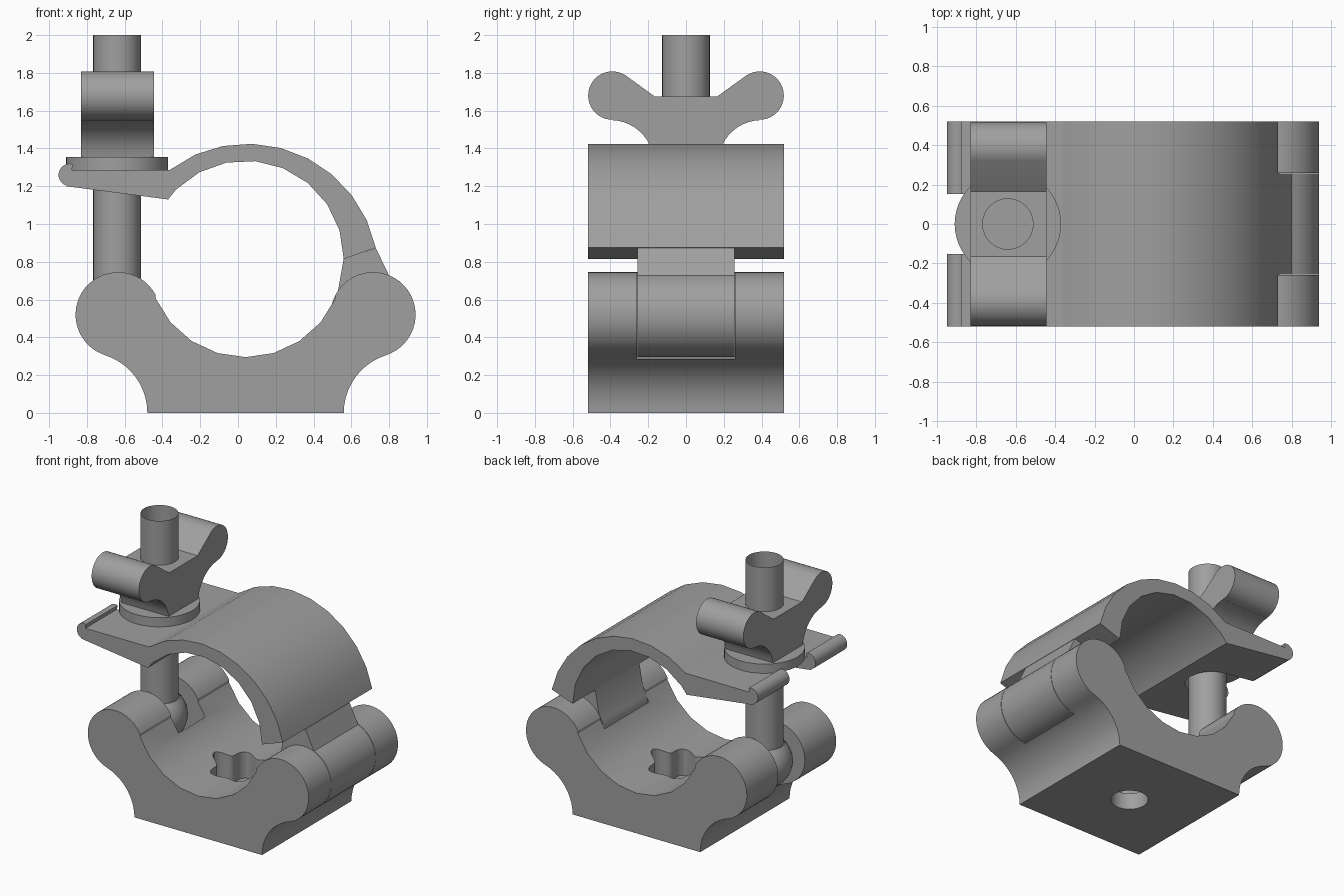
import bpy, bmesh
from math import sin, cos, radians, pi

if "Cube" in bpy.data.objects:
    bpy.data.objects.remove(bpy.data.objects["Cube"])

steel = bpy.data.materials.new('dark_steel')
steel.diffuse_color = (0.35, 0.35, 0.35, 1)
steel.use_nodes = True
steel.node_tree.nodes["Principled BSDF"].inputs["Base Color"].default_value = steel.diffuse_color


def arc(cx, cz, r, a0, a1, n):
    """Points on an arc, angles in degrees."""
    return [(cx + r * cos(radians(a0 + (a1 - a0) * i / n)),
             cz + r * sin(radians(a0 + (a1 - a0) * i / n))) for i in range(n + 1)]


def prism(name, pts, lo, hi, axis='y'):
    """Extrude a 2D outline from lo to hi along the given axis."""
    place = {'y': lambda p, d: (p[0], d, p[1]),
             'x': lambda p, d: (d, p[0], p[1]),
             'z': lambda p, d: (p[0], p[1], d)}[axis]
    bm = bmesh.new()
    a = [bm.verts.new(place(p, lo)) for p in pts]
    b = [bm.verts.new(place(p, hi)) for p in pts]
    bm.faces.new(a)
    bm.faces.new(b[::-1])
    for i in range(len(pts)):
        j = (i + 1) % len(pts)
        bm.faces.new((a[j], a[i], b[i], b[j]))
    bmesh.ops.recalc_face_normals(bm, faces=bm.faces)
    return finish(name, bm)


def finish(name, bm):
    me = bpy.data.meshes.new(name)
    bm.to_mesh(me)
    bm.free()
    me.materials.append(steel)
    ob = bpy.data.objects.new(name, me)
    bpy.context.collection.objects.link(ob)
    return ob


def cut(ob, cutters):
    for c in cutters:
        m = ob.modifiers.new('cut', 'BOOLEAN')
        m.operation, m.solver, m.object = 'DIFFERENCE', 'EXACT', c
        bpy.context.view_layer.objects.active = ob
        bpy.ops.object.modifier_apply(modifier=m.name)
    for c in cutters:
        bpy.data.objects.remove(c)


def smooth(ob, angle=30):
    bpy.ops.object.select_all(action='DESELECT')
    ob.select_set(True)
    bpy.context.view_layer.objects.active = ob
    bpy.ops.object.shade_smooth_by_angle(angle=radians(angle))


CX, W = 0.04, 0.52            # bore centre, half width
BX, LZ = -0.64, 0.52          # bolt axis, lobe height
LL, LR = CX - 0.675, CX + 0.675

# Base: foot, concave flanks, round lobes and half bore, mirrored about the bore
half = (arc(0.84, 0, 0.32, 180, 107.6, 10)
        + arc(0.675, LZ, 0.225, -72.4, 152, 30)[1:]
        + arc(0, 0.815, 0.52, -23.6, -90, 4))
right = [(CX + x, z) for x, z in half]
left = [(CX - x, z) for x, z in half[-2::-1]]
base = prism('clamp_base', right + left, -W, W)
recess = [(CX + (0.205 + 0.03 * cos(6 * t)) * cos(t), (0.205 + 0.03 * cos(6 * t)) * sin(t))
          for t in (2 * pi * i / 60 for i in range(60))]
cut(base, [
    prism('bolt_slot', arc(LL, LZ, 0.26, 0, 352.5, 47), -0.155, 0.155),
    prism('hinge_slot', arc(LR, LZ, 0.235, 0, 352.5, 47), -0.26, 0.26),
    prism('screw_recess', recess, 0.12, 0.7, 'z'),
    prism('screw_hole', arc(CX, 0, 0.125, 0, 348.75, 31), -0.1, 0.3, 'z')])
smooth(base)

# Strap: arched top half with a flat flange and hooked lip
strap = prism('clamp_strap',
              arc(CX, 0.815, 0.52, 0, 135, 8)
              + [(-0.37, 1.13), (-0.91, 1.20)]
              + arc(-0.89, 1.26, 0.06, 255, 90, 10)
              + [(-0.875, 1.315), (-0.88, 1.285), (-0.36, 1.287)]
              + arc(0.05, 0.73, 0.695, 126, 12, 9)[1:], -W, W)
slot = [(-1.1, -0.152), (BX, -0.152)] + arc(BX, 0, 0.152, -90, 90, 16)[1:] + [(-1.1, 0.152)]
cut(strap, [prism('strap_slot', slot, 1.0, 1.6, 'z')])
smooth(strap)

# Hinge tongue: narrow extension of the strap into the right lobe
tongue = prism('hinge_tongue',
               [(0.56, 0.82), (0.73, 0.872)] + arc(LR, LZ, 0.225, 68, -202, 34)
               + [(0.53, 0.65)], -0.257, 0.257)
smooth(tongue)

# Swing bolt: open tube shank on a hollow ball end
bm = bmesh.new()
bmesh.ops.create_uvsphere(bm, u_segments=32, v_segments=16, radius=0.19)
cap = [v for v in bm.verts if v.co.z > 0.15]
bmesh.ops.delete(bm, geom=cap, context='VERTS')
bmesh.ops.translate(bm, verts=bm.verts, vec=(BX, 0, LZ))
lo, hi = ([bm.verts.new((x, y, z)) for x, y in arc(BX, 0, 0.127, 0, 348.75, 31)] for z in (0.65, 2.0))
for i in range(32):
    j = (i + 1) % 32
    bm.faces.new((lo[i], lo[j], hi[j], hi[i]))
smooth(finish('swing_bolt', bm))

# Washer
smooth(prism('washer', arc(BX, 0, 0.27, 0, 352.5, 47), 1.287, 1.355, 'z'))

# Wing nut: mirrored wing outline, bored for the bolt
wing = (arc(0.40, 1.32, 0.23, 171, 92, 10) + arc(0.39, 1.68, 0.128, -90, 122, 24)
        + [(0.165, 1.675)])
nut = prism('wing_nut', wing + [(-y, z) for y, z in wing[::-1]], -0.83, -0.445, 'x')
cut(nut, [prism('nut_bore', arc(BX, 0, 0.128, 0, 348.75, 31), 1.2, 1.9, 'z')])
smooth(nut)
